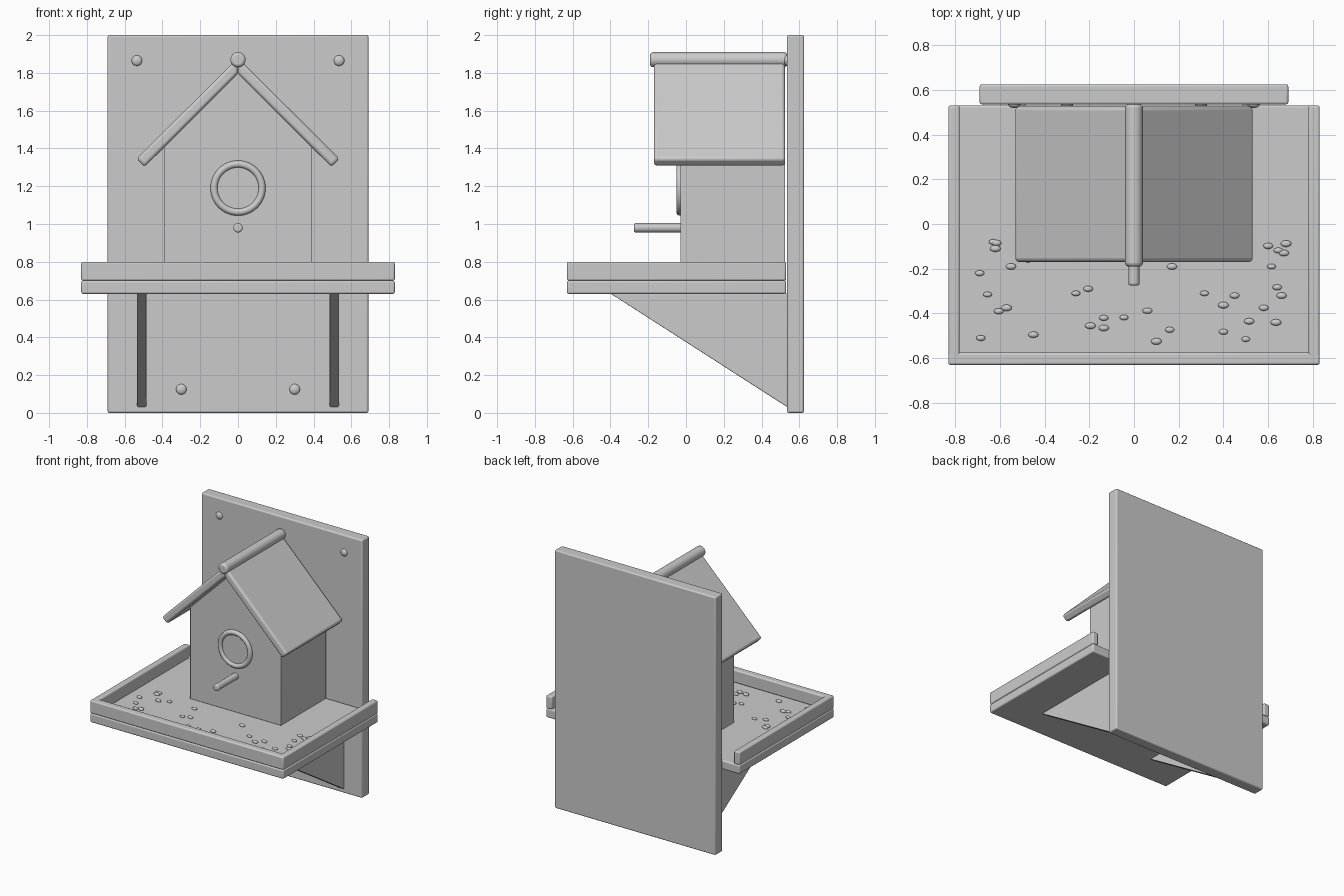
import bpy, bmesh, math
from mathutils import Matrix

if "Cube" in bpy.data.objects:
    bpy.data.objects.remove(bpy.data.objects["Cube"])

grey = bpy.data.materials.new("plain grey")
grey.diffuse_color = (0.6, 0.6, 0.6, 1)
grey.use_nodes = True
grey.node_tree.nodes["Principled BSDF"].inputs["Base Color"].default_value = grey.diffuse_color


def finish(name, bm, bevel=0.0, segments=3, smooth=True):
    bmesh.ops.recalc_face_normals(bm, faces=bm.faces)
    me = bpy.data.meshes.new(name)
    bm.to_mesh(me)
    bm.free()
    me.materials.append(grey)
    ob = bpy.data.objects.new(name, me)
    bpy.context.collection.objects.link(ob)
    if bevel:
        mod = ob.modifiers.new("Bevel", 'BEVEL')
        mod.width = bevel
        mod.segments = segments
        mod.limit_method = 'ANGLE'
        mod.angle_limit = math.radians(40)
    if smooth:
        bpy.ops.object.select_all(action='DESELECT')
        ob.select_set(True)
        bpy.context.view_layer.objects.active = ob
        bpy.ops.object.shade_smooth_by_angle(angle=math.radians(35))
    return ob


def box(name, x0, x1, y0, y1, z0, z1, bevel=0.01):
    bm = bmesh.new()
    m = Matrix.Translation(((x0 + x1) / 2, (y0 + y1) / 2, (z0 + z1) / 2))
    bmesh.ops.create_cube(bm, size=1, matrix=m @ Matrix.Diagonal((x1 - x0, y1 - y0, z1 - z0, 1)))
    return finish(name, bm, bevel)


def prism(name, pts, axis, a, b, bevel=0.0):
    """Extrude a 2D profile along x (profile in yz) or y (profile in xz)."""
    bm = bmesh.new()
    place = (lambda p, t: (t, p[0], p[1])) if axis == 'x' else (lambda p, t: (p[0], t, p[1]))
    lo = [bm.verts.new(place(p, a)) for p in pts]
    hi = [bm.verts.new(place(p, b)) for p in pts]
    bm.faces.new(lo)
    bm.faces.new(hi[::-1])
    n = len(pts)
    for i in range(n):
        j = (i + 1) % n
        bm.faces.new((lo[i], lo[j], hi[j], hi[i]))
    return finish(name, bm, bevel)


def rod(name, x, z, r, y0, y1, bevel, segments=32):
    bm = bmesh.new()
    m = Matrix.Translation((x, (y0 + y1) / 2, z)) @ Matrix.Rotation(math.pi / 2, 4, 'X')
    bmesh.ops.create_cone(bm, cap_ends=True, segments=segments, radius1=r, radius2=r,
                          depth=y1 - y0, matrix=m)
    return finish(name, bm, bevel)


def ellipsoid(name, loc, size, u=20, v=12):
    bm = bmesh.new()
    bmesh.ops.create_uvsphere(bm, u_segments=u, v_segments=v, radius=1,
                              matrix=Matrix.Translation(loc) @ Matrix.Diagonal((*size, 1)))
    return finish(name, bm)


# Back board, tray floor and rails
box("back_board", -0.69, 0.69, 0.535, 0.625, 0, 2)
box("tray_floor", -0.83, 0.83, -0.63, 0.53, 0.63, 0.70)
box("tray_front_rail", -0.83, 0.83, -0.63, -0.575, 0.70, 0.80)

for side, s in (("left", -1), ("right", 1)):
    x0, x1 = sorted((s * 0.78, s * 0.83))
    box(side + "_tray_rail", x0, x1, -0.62, 0.53, 0.70, 0.80)
    # Triangular support bracket
    x0, x1 = sorted((s * 0.485, s * 0.535))
    prism(side + "_bracket", [(-0.40, 0.632), (0.537, 0.632), (0.537, 0.03)], 'x', x0, x1, 0.006)
    # Sloping roof panel
    prism(side + "_roof_panel",
          [(0, 1.795), (s * 0.495, 1.302), (s * 0.538, 1.345), (0, 1.88)],
          'y', -0.17, 0.525, 0.017)
    # Screw heads
    for level, x, z in (("top", 0.535, 1.865), ("bottom", 0.30, 0.125)):
        ellipsoid(f"{side}_{level}_screw", (s * x, 0.535, z), (0.028, 0.016, 0.028))

# House body, with gabled front
prism("house_body", [(-0.39, 0.70), (0.39, 0.70), (0.39, 1.42), (0, 1.81), (-0.39, 1.42)],
      'y', -0.03, 0.525, 0.003)

# Ridge pole and perch
rod("ridge_pole", 0, 1.87, 0.04, -0.19, 0.535, 0.015)
rod("perch", 0, 0.98, 0.025, -0.275, 0.0, 0.01, 24)

# Entrance disc and ring
rod("entrance_disc", 0, 1.19, 0.125, -0.036, -0.02, 0)
bm = bmesh.new()
R, r, N, M = 0.127, 0.019, 48, 14
rings = []
for i in range(N):
    a = 2 * math.pi * i / N
    rings.append([bm.verts.new(((R + r * math.cos(b)) * math.cos(a), -0.032 + r * math.sin(b),
                                1.19 + (R + r * math.cos(b)) * math.sin(a)))
                  for b in (2 * math.pi * j / M for j in range(M))])
for i in range(N):
    p, q = rings[i], rings[(i + 1) % N]
    for j in range(M):
        k = (j + 1) % M
        bm.faces.new((p[j], q[j], q[k], p[k]))
finish("entrance_ring", bm)

# Seeds scattered on the tray
seeds = [(-.63, -.08), (-.615, -.085), (-.62, -.11), (-.69, -.22), (-.55, -.19), (-.655, -.315),
         (-.605, -.39), (-.57, -.375), (-.685, -.51), (-.45, -.495), (-.26, -.31), (-.205, -.29),
         (-.195, -.455), (-.135, -.42), (-.135, -.465), (-.045, -.418), (.06, -.388), (.10, -.525),
         (.16, -.473), (.17, -.19), (.315, -.31), (.45, -.32), (.40, -.363), (.40, -.482),
         (.515, -.435), (.50, -.515), (.58, -.375), (.635, -.44), (.64, -.283), (.66, -.32),
         (.615, -.19), (.60, -.098), (.68, -.088), (.645, -.118), (.67, -.13), (-.475, -.16),
         (-.265, -.155)]
for i, (x, y) in enumerate(seeds):
    k = 0.9 + 0.2 * ((i * 7) % 5) / 4
    ellipsoid(f"seed_{i + 1}", (x, y, 0.705), (0.022 * k, 0.0135 * k, 0.011 * k), 12, 8)
